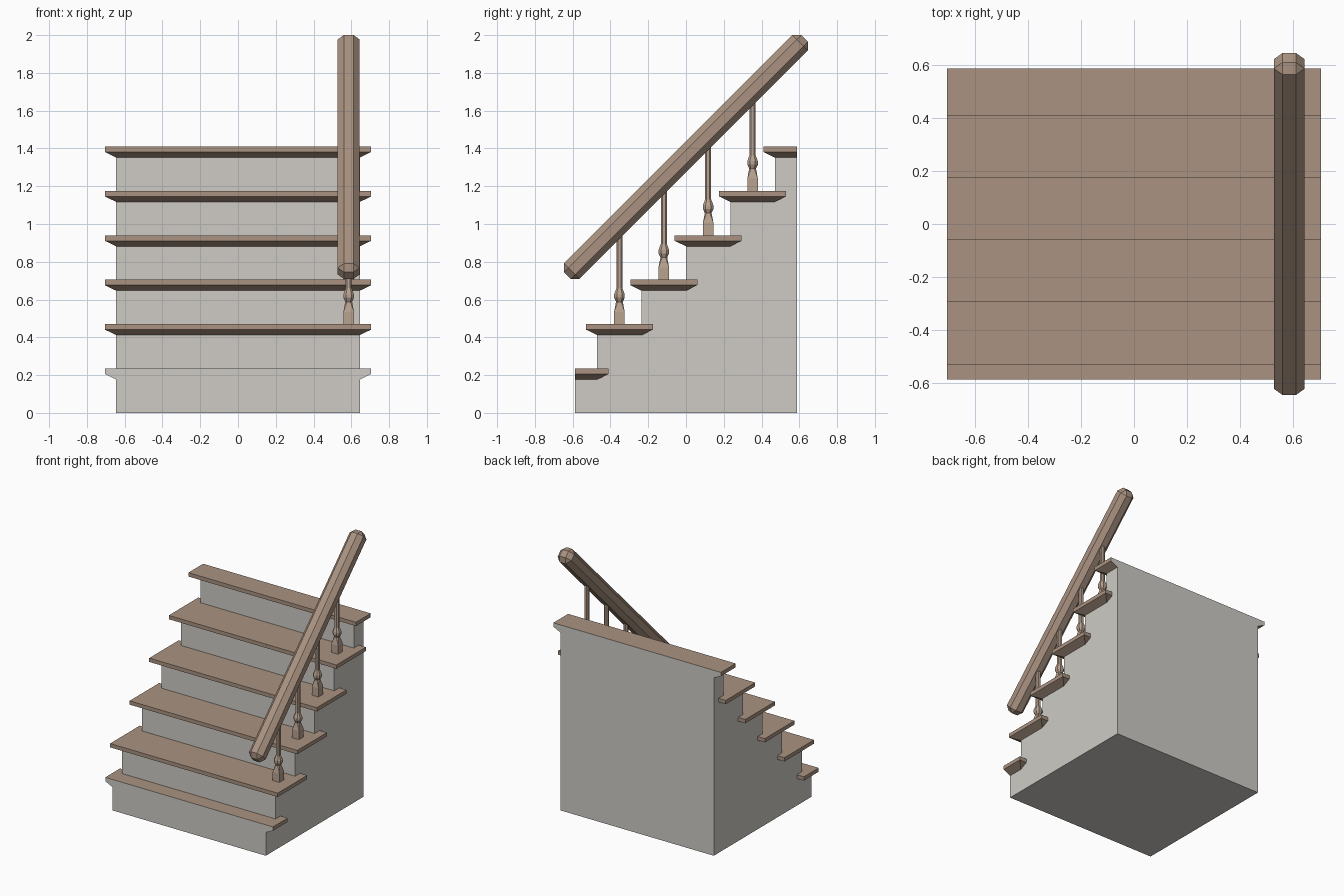
import bpy, bmesh, math

if "Cube" in bpy.data.objects:
    bpy.data.objects.remove(bpy.data.objects["Cube"])

P = 0.235          # rise and run of one step
END = 0.5875       # front and back cut planes
W, OVER = 0.645, 0.06
RAIL_X, RAIL_Z = 0.586, 1.355


def material(name, rgb):
    m = bpy.data.materials.new(name)
    m.diffuse_color = (*rgb, 1)
    m.use_nodes = True
    m.node_tree.nodes["Principled BSDF"].inputs["Base Color"].default_value = m.diffuse_color
    return m


plaster = material("plaster", (0.62, 0.60, 0.555))
wood = material("wood", (0.40, 0.29, 0.22))
light_wood = material("light_wood", (0.48, 0.36, 0.28))


def finish(bm, name, *mats):
    bmesh.ops.remove_doubles(bm, verts=bm.verts, dist=1e-5)
    bmesh.ops.recalc_face_normals(bm, faces=bm.faces)
    me = bpy.data.meshes.new(name)
    bm.to_mesh(me)
    bm.free()
    ob = bpy.data.objects.new(name, me)
    for m in mats:
        me.materials.append(m)
    bpy.context.collection.objects.link(ob)
    return ob


def loft(rings):
    """Closed solid through rings with equal point counts."""
    bm = bmesh.new()
    loops = [[bm.verts.new(p) for p in r] for r in rings]
    n = len(loops[0])
    for a, b in zip(loops, loops[1:]):
        for i in range(n):
            j = (i + 1) % n
            bm.faces.new((a[i], a[j], b[j], b[i]))
    bm.faces.new(loops[0][::-1])
    bm.faces.new(loops[-1])
    return bm


def clamp(y):
    return max(-END, min(END, y))


# Stepped base: side profile extruded across the width
profile = [(END, 0), (-END, 0)]
for k in range(6):
    y0, y1, z = clamp(-3 * P + P * k), clamp(-2 * P + P * k), P * (k + 1) - 0.058
    profile += [(y0, z), (y1, z)]
finish(loft([[(x, y, z) for y, z in profile] for x in (-W, W)]), "stair_base", plaster)

# Treads with a chamfered underside; outermost two are cut flush and capped in plaster
for k in range(6):
    top = P * (k + 1)
    rings = []
    for z, o in ((top - 0.058, 0), (top - 0.029, OVER), (top, OVER)):
        y0, y1 = clamp(-3 * P + P * k - o), clamp(-2 * P + P * k + o)
        x = W + o
        rings.append([(-x, y0, z), (x, y0, z), (x, y1, z), (-x, y1, z)])
    bm = loft(rings)
    for f in bm.faces:
        if all(abs(abs(v.co.y) - END) < 1e-4 for v in f.verts):
            f.material_index = 1
    finish(bm, f"tread_{k + 1}", wood, plaster)


# Balusters: square foot turning into an eight-sided shaft
def octagon(y, z, h, cut):
    c = h * (1 - cut)
    pts = [(h, -c), (h, c), (c, h), (-c, h), (-h, c), (-h, -c), (-c, -h), (c, -h)]
    return [(RAIL_X + a, y + b, z) for a, b in pts]


for k in range(1, 5):
    y, z = -2.5 * P + P * k, P * (k + 1)
    prof = [(0, 0.028, 0), (0.065, 0.028, 0), (0.118, 0.018, 0.5), (0.14, 0.028, 0.5),
            (0.158, 0.028, 0.5), (0.19, 0.016, 0.5), (y + RAIL_Z - z, 0.016, 0.5)]
    finish(loft([octagon(y, z + dz, h, c) for dz, h, c in prof]), f"baluster_{k}", light_wood)

# Handrail: long box with chamfered edges, tilted 45 degrees
bm = bmesh.new()
bmesh.ops.create_cube(bm, size=1)
bmesh.ops.scale(bm, vec=(0.116, 1.776, 0.116), verts=bm.verts)
bmesh.ops.bevel(bm, geom=bm.edges[:], offset=0.033, segments=1, affect='EDGES')
rail = finish(bm, "handrail", wood)
rail.location = (RAIL_X, 0, RAIL_Z)
rail.rotation_euler.x = math.radians(45)
